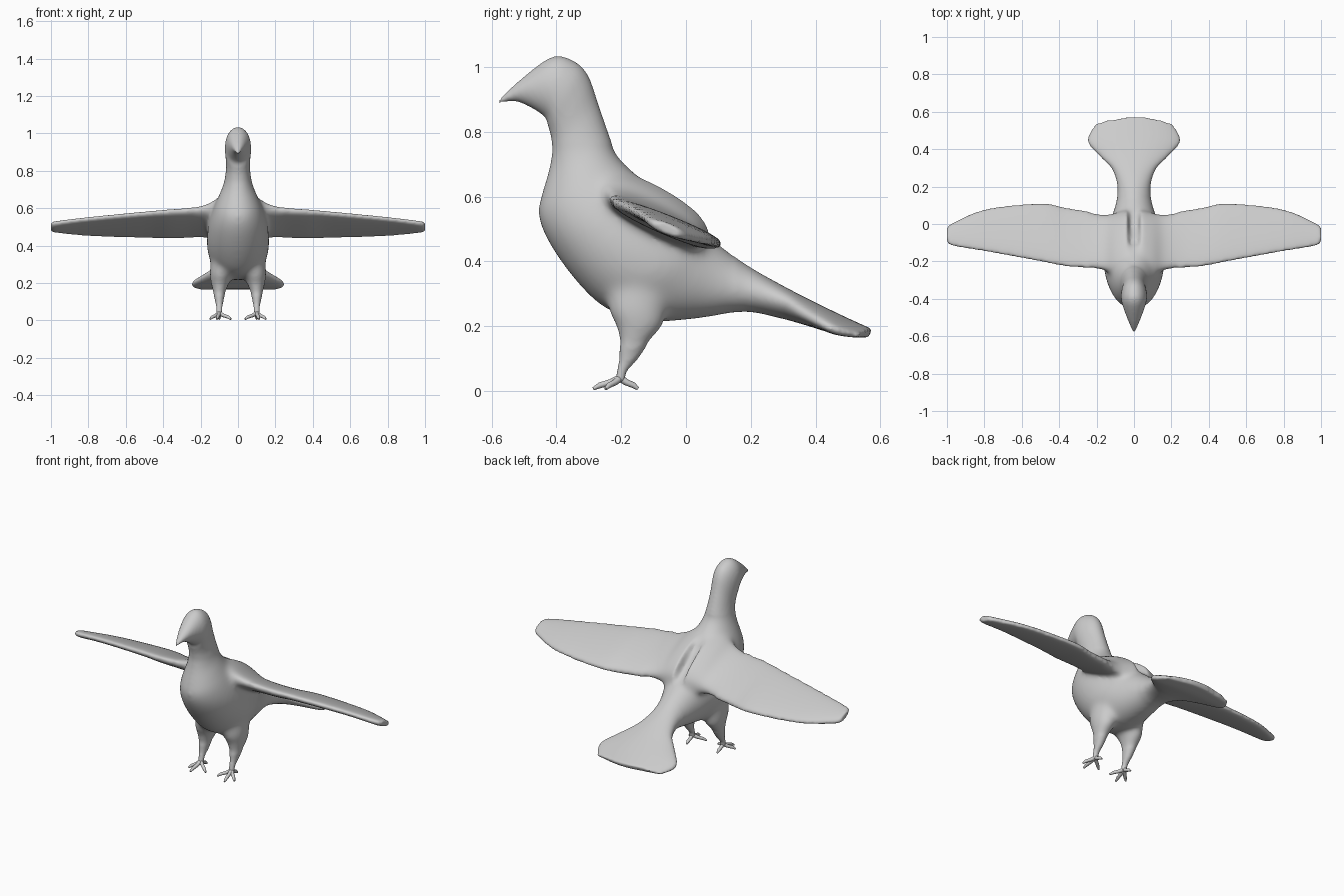
import bpy, bmesh
from math import sin, cos, pi, copysign

if "Cube" in bpy.data.objects:
    bpy.data.objects.remove(bpy.data.objects["Cube"])


def spline(rows, n):
    """Catmull-Rom interpolation of number rows, n steps per span."""
    out = []
    for i in range(len(rows) - 1):
        p0, p1 = rows[max(i - 1, 0)], rows[i]
        p2, p3 = rows[i + 1], rows[min(i + 2, len(rows) - 1)]
        for k in range(n):
            t = k / n
            out.append([0.5 * (2 * b + (c - a) * t + (2 * a - 5 * b + 4 * c - d) * t * t
                               + (3 * b - a - 3 * c + d) * t ** 3)
                        for a, b, c, d in zip(p0, p1, p2, p3)])
    out.append(list(rows[-1]))
    return out


def loft(bm, rings):
    """Skin a closed tube through rings of points."""
    vs = [[bm.verts.new(p) for p in r] for r in rings]
    n = len(vs[0])
    for a, b in zip(vs, vs[1:]):
        for j in range(n):
            k = (j + 1) % n
            bm.faces.new((a[j], a[k], b[k], b[j]))
    bm.faces.new(vs[0])
    bm.faces.new(vs[-1])


def soft(v, e):
    return copysign(abs(v) ** e, v)


ANG = [2 * pi * j / 32 for j in range(32)]
bm = bmesh.new()

# beak, head, body and tail: top y, top z, bottom y, bottom z, half width
trunk = [
    (-.585, .893, -.578, .886, .005), (-.50, .97, -.52, .893, .034),
    (-.41, 1.032, -.44, .85, .064), (-.34, 1.015, -.425, .815, .07),
    (-.30, .97, -.415, .775, .066), (-.27, .885, -.415, .735, .064),
    (-.237, .79, -.425, .68, .075), (-.21, .725, -.445, .61, .10),
    (-.14, .655, -.457, .545, .13), (-.07, .585, -.425, .46, .155),
    (0, .525, -.34, .34, .167), (.06, .482, -.24, .25, .16),
    (.10, .455, -.10, .215, .13), (.15, .415, .05, .225, .10),
    (.21, .375, .18, .245, .088), (.29, .33, .29, .225, .115),
    (.38, .283, .37, .203, .18), (.485, .232, .475, .172, .25),
    (.577, .19, .562, .165, .21)]
rings = []
for ty, tz, by, bz, w in spline(trunk, 4):
    tail = min(max((ty - .3) / .2, 0), 1)
    e = 1 - .35 * tail
    ring = []
    for a in ANG:
        u = soft(cos(a), e)
        ring.append((w * sin(a), (ty + by) / 2 + (ty - by) / 2 * u - .04 * tail * sin(a) ** 2,
                     (tz + bz) / 2 + (tz - bz) / 2 * u - .008 * tail * sin(a) ** 2))
    loft_ring = ring
    rings.append(loft_ring)
loft(bm, rings)

# wing: x, leading y, leading z, trailing y, trailing z, half thickness
wing = [
    (.03, -.27, .64, .08, .47, .09), (.10, -.262, .625, .06, .465, .075),
    (.16, -.25, .605, .052, .46, .05), (.25, -.235, .59, .068, .455, .036),
    (.37, -.225, .582, .088, .45, .032), (.50, -.20, .572, .11, .452, .028),
    (.79, -.147, .545, .08, .46, .023), (.97, -.116, .522, .005, .478, .02),
    (1.0, -.09, .513, -.02, .488, .017)]
# leg: x, y, z, half width, half depth
leg = [
    (.08, -.14, .34, .065, .10), (.09, -.15, .25, .062, .09),
    (.096, -.143, .20, .05, .073), (.10, -.16, .15, .034, .047),
    (.10, -.177, .10, .022, .03), (.10, -.198, .06, .017, .016),
    (.10, -.204, .025, .017, .017)]
for s in (1, -1):
    loft(bm, [[(s * x, (ly + ty) / 2 + (ty - ly) / 2 * cos(a),
                (lz + tz) / 2 + (tz - lz) / 2 * cos(a) + h * soft(sin(a), .7)) for a in ANG]
              for x, ly, lz, ty, tz, h in spline(wing, 4)])
    loft(bm, [[(s * (x + w * cos(a)), y + d * sin(a), z) for a in ANG]
              for x, y, z, w, d in spline(leg, 4)])
bmesh.ops.recalc_face_normals(bm, faces=bm.faces)
me = bpy.data.meshes.new("bird_body")
bm.to_mesh(me)
bm.free()
body = bpy.data.objects.new("bird_body", me)
bpy.context.collection.objects.link(body)

# fuse the parts into one skin
mod = body.modifiers.new("fuse", 'REMESH')
mod.mode = 'VOXEL'
mod.voxel_size = .008
bpy.context.view_layer.objects.active = body
body.select_set(True)
bpy.ops.object.modifier_apply(modifier="fuse")

# blend shoulders and thighs into the body
bm = bmesh.new()
bm.from_mesh(body.data)
axes = dict(use_axis_x=True, use_axis_y=True, use_axis_z=True)
joints = [v for v in bm.verts
          if abs(v.co.x) < .24 and v.co.y < .15 and .14 < v.co.z < .76]
for i in range(30):
    bmesh.ops.smooth_vert(bm, verts=joints, factor=.5, **axes)
for i in range(3):
    bmesh.ops.smooth_vert(bm, verts=bm.verts, factor=.5, **axes)
for f in bm.faces:
    f.smooth = True
bm.to_mesh(body.data)
bm.free()

# feet: three front toes and one hind toe
toes = [(.05, -.045), (.012, -.083), (-.062, -.045), (.0, .055)]
for s, side in ((1, "left"), (-1, "right")):
    cu = bpy.data.curves.new(side + "_foot", 'CURVE')
    cu.dimensions = '3D'
    cu.bevel_depth = .01
    cu.bevel_resolution = 2
    cu.use_fill_caps = True
    for dx, dy in toes:
        sp = cu.splines.new('POLY')
        sp.points.add(3)
        path = [(0, .04, 1.2), (.35, .027, 1), (.75, .018, .9), (1, .007, .5)]
        for p, (t, z, r) in zip(sp.points, path):
            p.co = (s * (.10 + dx * t), -.203 + dy * t, z, 1)
            p.radius = r
        sp.use_smooth = True
    foot = bpy.data.objects.new(side + "_foot", cu)
    bpy.context.collection.objects.link(foot)
    bpy.ops.object.select_all(action='DESELECT')
    foot.select_set(True)
    bpy.context.view_layer.objects.active = foot
    bpy.ops.object.convert(target='MESH')
